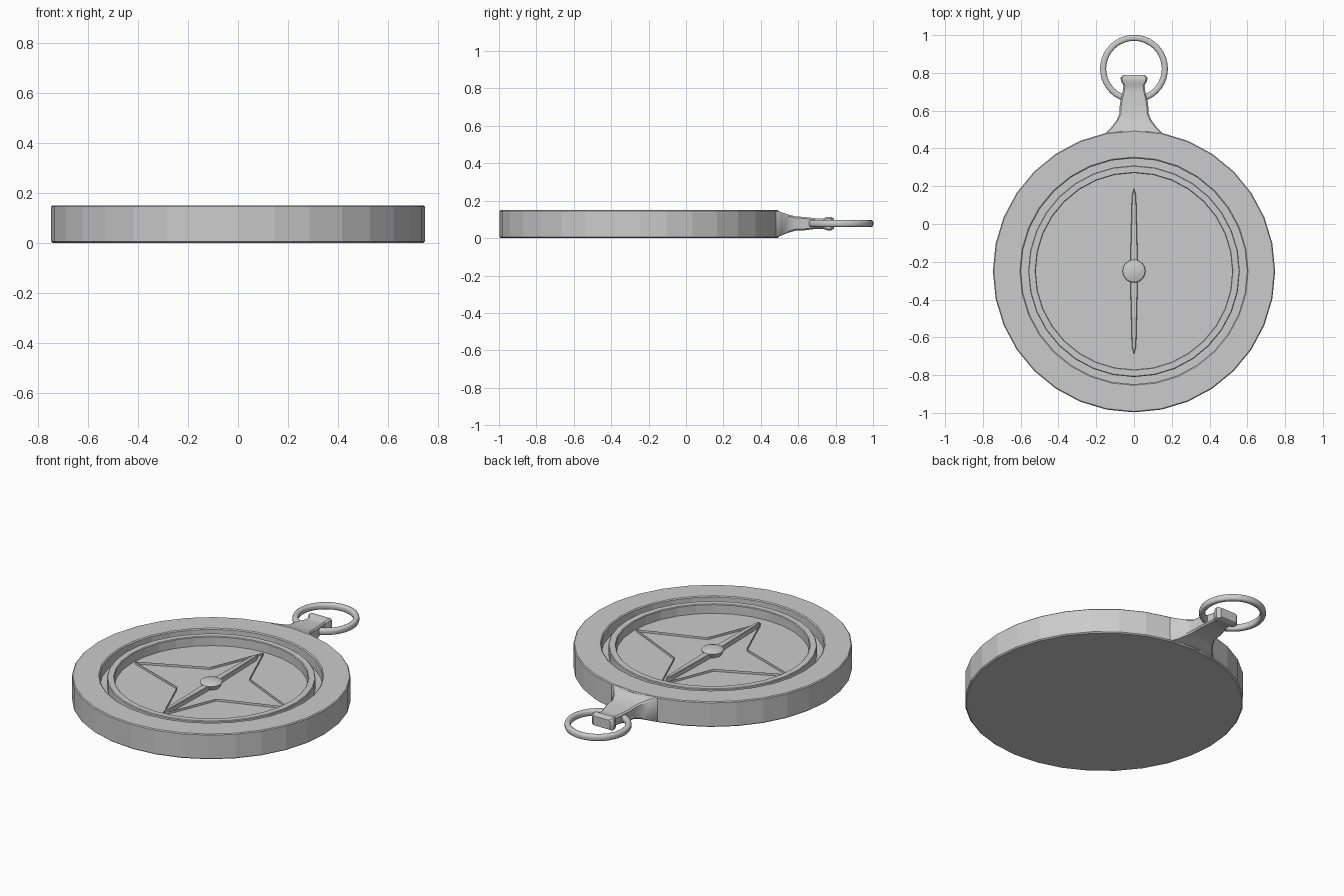
import bpy, bmesh, math

if "Cube" in bpy.data.objects:
    bpy.data.objects.remove(bpy.data.objects["Cube"])

CY = -0.25      # centre of the round case
FLOOR = 0.085   # height of the recessed dial


def finish(bm, name, bevel=0.0, segments=2, smooth=None):
    bmesh.ops.remove_doubles(bm, verts=bm.verts, dist=1e-5)
    bmesh.ops.recalc_face_normals(bm, faces=bm.faces)
    mesh = bpy.data.meshes.new(name)
    bm.to_mesh(mesh)
    bm.free()
    ob = bpy.data.objects.new(name, mesh)
    bpy.context.collection.objects.link(ob)
    if bevel:
        mod = ob.modifiers.new("edge_bevel", 'BEVEL')
        mod.width = bevel
        mod.segments = segments
        mod.limit_method = 'ANGLE'
        mod.angle_limit = math.radians(35)
    if smooth:
        bpy.ops.object.select_all(action='DESELECT')
        ob.select_set(True)
        bpy.context.view_layer.objects.active = ob
        bpy.ops.object.shade_smooth_by_angle(angle=math.radians(smooth))
    return ob


def lathe(name, profile, centre, sides, closed=False, smooth=None):
    """Revolve (radius, z) points about a vertical axis."""
    bm = bmesh.new()
    vs = [bm.verts.new((r, 0, z)) for r, z in profile]
    pairs = list(zip(vs, vs[1:] + ([vs[0]] if closed else [])))
    geom = vs + [bm.edges.new(p) for p in pairs]
    bmesh.ops.spin(bm, geom=geom, cent=(0, 0, 0), axis=(0, 0, 1),
                   angle=2 * math.pi, steps=sides, use_merge=True)
    bmesh.ops.translate(bm, verts=bm.verts, vec=(centre[0], centre[1], 0))
    return finish(bm, name, smooth=smooth)


def extrude_up(bm, faces, height):
    ext = bmesh.ops.extrude_face_region(bm, geom=faces, use_keep_orig=True)
    top = [g for g in ext["geom"] if isinstance(g, bmesh.types.BMVert)]
    bmesh.ops.translate(bm, verts=top, vec=(0, 0, height))


# Round case with recessed dial and a raised inner ring in one profile
lathe("case", [
    (0, 0), (0.740, 0), (0.747, 0.006), (0.747, 0.145), (0.742, 0.15),
    (0.604, 0.15), (0.598, 0.145), (0.598, FLOOR),
    (0.560, FLOOR), (0.560, 0.136), (0.556, 0.14),
    (0.524, 0.14), (0.520, 0.136), (0.520, FLOOR), (0, FLOOR)],
    (0, CY), 32)

# Four-pointed star outline on the dial
star = [(0, 0.24), (0.128, -0.075), (0.50, -0.25), (0.128, -0.385),
        (0, -0.70), (-0.128, -0.385), (-0.50, -0.25), (-0.128, -0.075)]
bm = bmesh.new()
face = bm.faces.new([bm.verts.new((x, y, FLOOR - 0.004)) for x, y in star])
bmesh.ops.inset_region(bm, faces=[face], thickness=0.022,
                       use_even_offset=True, use_boundary=True)
bmesh.ops.delete(bm, geom=[face], context='FACES_ONLY')
extrude_up(bm, bm.faces[:], 0.018)
finish(bm, "star_outline", bevel=0.004, segments=1)

# Compass needle
right = [(0, 0.44), (0.011, 0.40), (0.02, 0.04), (0.02, -0.04),
         (0.011, -0.40), (0, -0.44)]
outline = right + [(-x, y) for x, y in right[-2:0:-1]]
bm = bmesh.new()
face = bm.faces.new([bm.verts.new((x, y + CY, FLOOR - 0.002)) for x, y in outline])
extrude_up(bm, [face], 0.03)
finish(bm, "needle", bevel=0.003, segments=1)

# Domed centre hub
lathe("needle_hub", [(0, FLOOR - 0.002), (0.045, FLOOR - 0.002), (0.058, 0.105),
                     (0.061, 0.113), (0.055, 0.12), (0.035, 0.126), (0, 0.129)],
      (0, CY), 16, smooth=30)

# Neck lofted from the case to its flared end: (y, half width, z low, z high)
sections = [(0.42, 0.17, 0.003, 0.148), (0.482, 0.15, 0.003, 0.148),
            (0.51, 0.122, 0.014, 0.138), (0.55, 0.092, 0.03, 0.125),
            (0.585, 0.077, 0.04, 0.116), (0.635, 0.075, 0.042, 0.113),
            (0.70, 0.06, 0.05, 0.105), (0.735, 0.056, 0.05, 0.105),
            (0.755, 0.068, 0.041, 0.114), (0.775, 0.072, 0.041, 0.114),
            (0.79, 0.055, 0.05, 0.105)]
bm = bmesh.new()
rings = []
for y, w, lo, hi in sections:
    c = 0.008
    pts = [(-w + c, lo), (w - c, lo), (w, lo + c), (w, hi - c),
           (w - c, hi), (-w + c, hi), (-w, hi - c), (-w, lo + c)]
    rings.append([bm.verts.new((x, y, z)) for x, z in pts])
for a, b in zip(rings, rings[1:]):
    for i in range(8):
        j = (i + 1) % 8
        bm.faces.new((a[i], a[j], b[j], b[i]))
bm.faces.new(rings[0])
bm.faces.new(rings[-1])
finish(bm, "neck", smooth=35)

# Hanging loop with a rounded cross-section
section = [(0.1635 + 0.0165 * math.copysign(abs(math.cos(a)) ** 0.7, math.cos(a)),
            0.078 + 0.019 * math.copysign(abs(math.sin(a)) ** 0.7, math.sin(a)))
           for a in (2 * math.pi * (i + 0.5) / 12 for i in range(12))]
lathe("hanging_loop", section, (0, 0.822), 40, closed=True, smooth=50)
